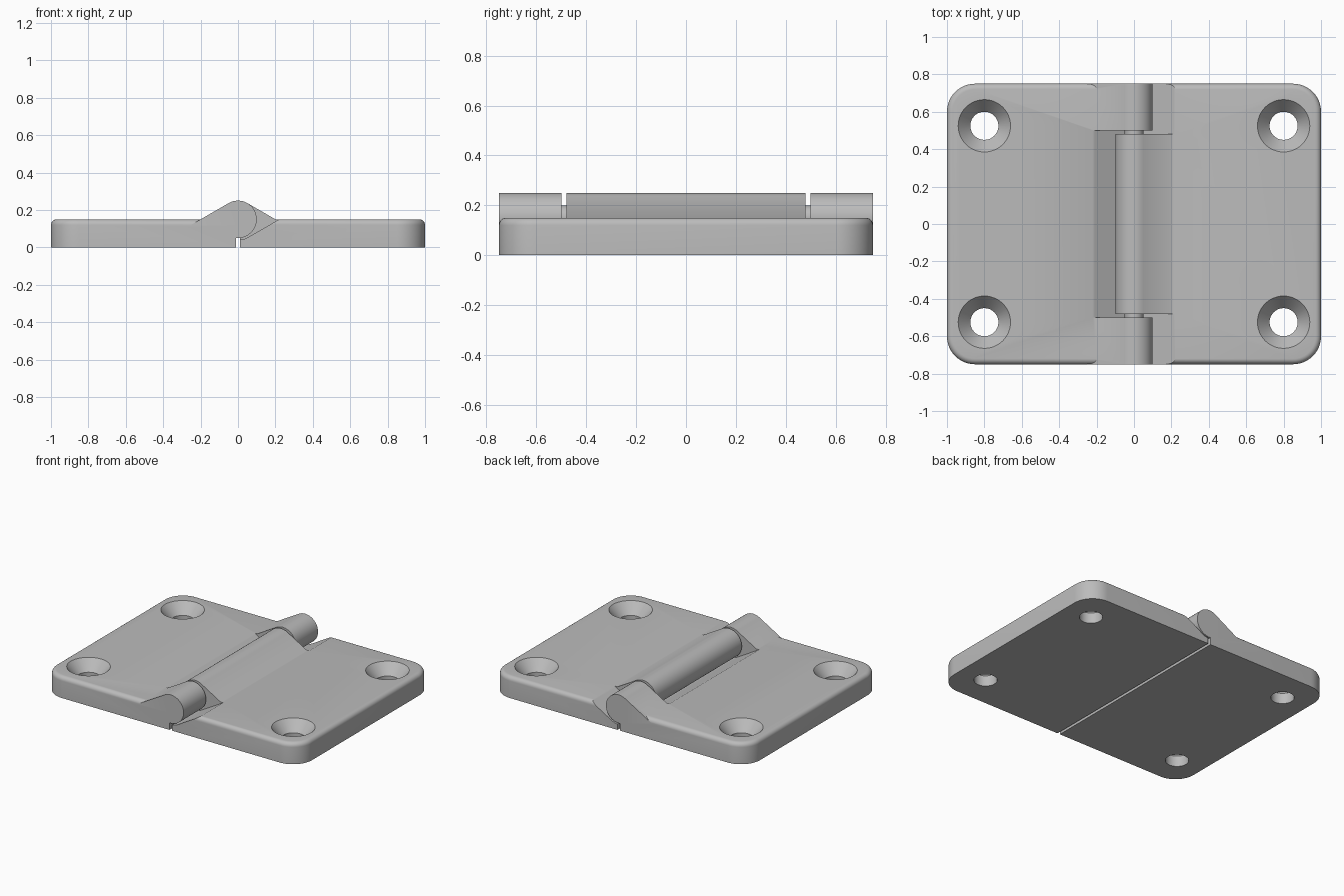
import bpy, bmesh
from math import sin, cos, radians, pi

if "Cube" in bpy.data.objects:
    bpy.data.objects.remove(bpy.data.objects["Cube"], do_unlink=True)

THICK, HALF_Y, FILLET, CORNER = 0.15, 0.75, 0.03, 0.15
BARREL, CLEARANCE = 0.10, 0.11
SLOPE = radians(30)

grey = bpy.data.materials.new("plain grey")
grey.use_nodes = True
colour = (0.5, 0.5, 0.5, 1)
grey.diffuse_color = colour
grey.node_tree.nodes["Principled BSDF"].inputs["Base Color"].default_value = colour


def loft(name, rings):
    """Closed solid through a list of equally long point rings."""
    bm = bmesh.new()
    loops = [[bm.verts.new(p) for p in ring] for ring in rings]
    for a, b in zip(loops, loops[1:]):
        for i in range(len(a)):
            j = (i + 1) % len(a)
            bm.faces.new((a[i], a[j], b[j], b[i]))
    bm.faces.new(loops[0][::-1])
    bm.faces.new(loops[-1])
    bmesh.ops.recalc_face_normals(bm, faces=bm.faces[:])
    mesh = bpy.data.meshes.new(name)
    bm.to_mesh(mesh)
    bm.free()
    mesh.materials.append(grey)
    obj = bpy.data.objects.new(name, mesh)
    bpy.context.collection.objects.link(obj)
    return obj


def prism(name, profile, y0, y1):
    return loft(name, [[(x, y, z) for x, z in profile] for y in (y0, y1)])


def arc(cx, cy, r, start, end, steps):
    angles = [radians(start + (end - start) * i / steps) for i in range(steps + 1)]
    return [(cx + r * cos(a), cy + r * sin(a)) for a in angles]


def lathe(name, x, y, profile, steps=48):
    """Turned solid on a vertical axis from (radius, height) pairs."""
    return loft(name, [[(px, py, z) for px, py in arc(x, y, r, 0, 360 - 360 / steps, steps - 1)]
                       for r, z in profile])


def boolean(obj, tool, operation):
    mod = obj.modifiers.new(operation, 'BOOLEAN')
    mod.operation, mod.solver, mod.object = operation, 'EXACT', tool
    graph = bpy.context.evaluated_depsgraph_get()
    mesh = bpy.data.meshes.new_from_object(obj.evaluated_get(graph))
    obj.modifiers.clear()
    obj.data = mesh
    bpy.data.objects.remove(tool, do_unlink=True)


def smooth(obj):
    bpy.ops.object.select_all(action='DESELECT')
    obj.select_set(True)
    bpy.context.view_layer.objects.active = obj
    bpy.ops.object.shade_smooth_by_angle(angle=radians(30))


def outline(side, inset, z):
    """Plate outline: rounded outer corners, straight inner edge."""
    r = CORNER - inset
    cx, cy = 1 - CORNER, HALF_Y - CORNER
    pts = [(0.01, inset - HALF_Y)] + arc(cx, -cy, r, -90, 0, 12)
    pts += arc(cx, cy, r, 0, 90, 12) + [(0.01, HALF_Y - inset)]
    return [(side * x, y, z) for x, y in pts]


def leaf(name, side, knuckles, recesses):
    # plate with a rounded top edge
    rings = [outline(side, 0, 0)]
    for i in range(7):
        a = pi / 2 * i / 6
        rings.append(outline(side, FILLET * (1 - cos(a)), THICK - FILLET * (1 - sin(a))))
    body = loft(name, rings)

    # sloped recess that clears the other leaf's knuckle
    reach = CLEARANCE / sin(SLOPE)
    rise = 0.05
    cut = [(reach + rise / math_tan, THICK + rise)]
    cut += arc(0, THICK, CLEARANCE, -60, -120, 16) + [(-0.05, THICK + rise)]
    for y0, y1 in recesses:
        boolean(body, prism("recess", [(side * x, z) for x, z in cut], y0, y1), 'DIFFERENCE')

    # barrel knuckles with a sloped web running down into the plate
    drop = 0.04
    web = [(BARREL / sin(SLOPE) + drop / math_tan, THICK - drop)]
    web += arc(0, THICK, BARREL, 60, 300, 48)
    for y0, y1 in knuckles:
        boolean(body, prism("knuckle", [(side * x, z) for x, z in web], y0, y1), 'UNION')

    # countersunk screw holes
    for y in (-0.525, 0.525):
        hole = lathe("hole", side * 0.8, y,
                     [(0.075, -0.05), (0.075, 0.075), (0.14, THICK), (0.14, THICK + 0.05)])
        boolean(body, hole, 'DIFFERENCE')
    smooth(body)


math_tan = sin(SLOPE) / cos(SLOPE)

leaf("left_leaf", 1, [(-0.48, 0.48)], [(-0.8, -0.48), (0.48, 0.8)])
leaf("right_leaf", -1, [(-HALF_Y, -0.5), (0.5, HALF_Y)], [(-0.5, 0.5)])

# pin seen in the gaps between knuckles
smooth(prism("hinge_pin", arc(0, THICK, 0.05, 0, 352.5, 47), -0.52, 0.52))
